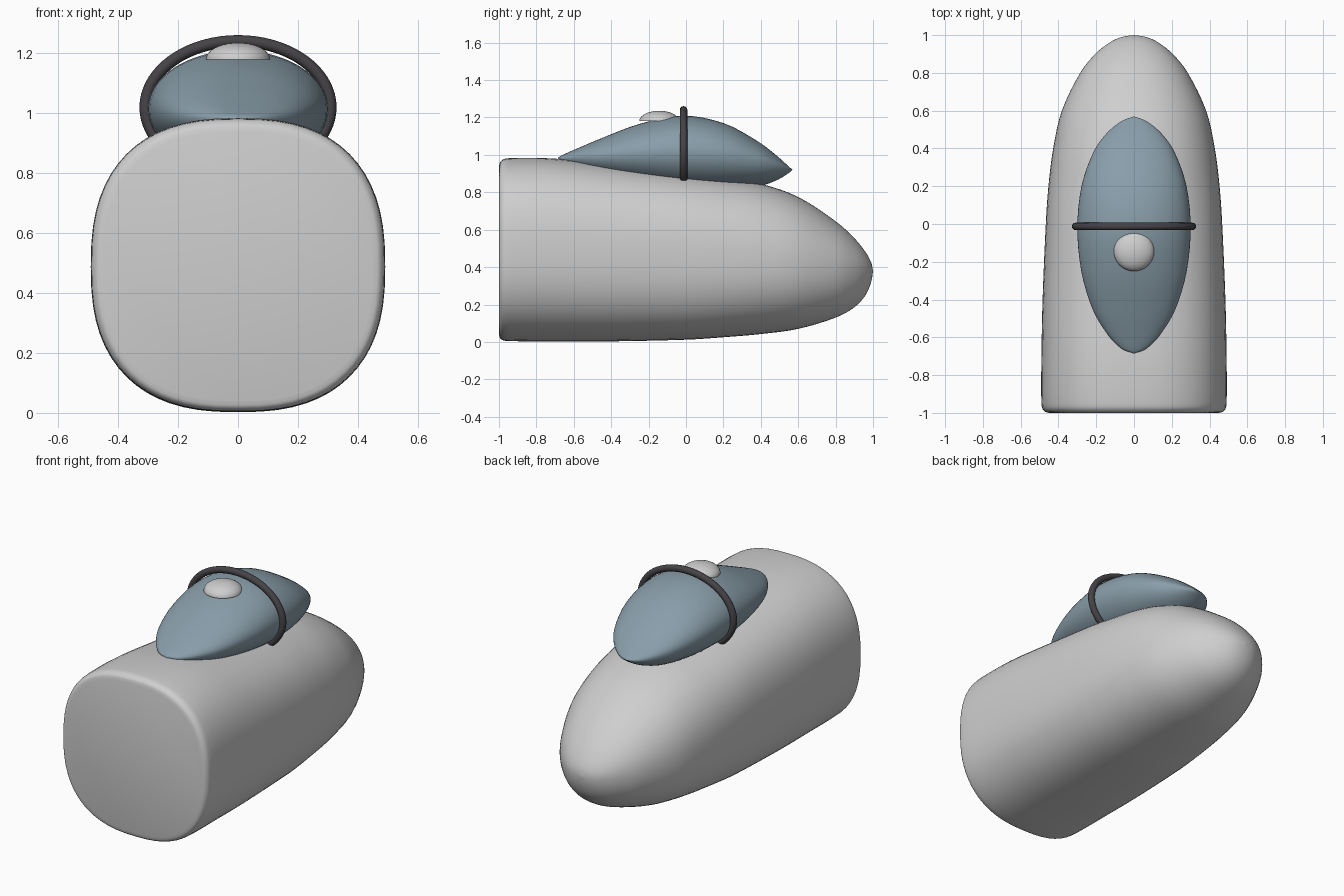
import bpy
import bmesh
import math
from mathutils import Vector

cube = bpy.data.objects.get("Cube")
if cube:
    bpy.data.objects.remove(cube, do_unlink=True)


def material(name, rgb):
    mat = bpy.data.materials.new(name)
    mat.use_nodes = True
    color = (*rgb, 1.0)
    mat.diffuse_color = color
    mat.node_tree.nodes["Principled BSDF"].inputs["Base Color"].default_value = color
    return mat


GREY = material("hull_grey", (0.62, 0.62, 0.62))
BLUE = material("canopy_blue", (0.25, 0.34, 0.40))
DARK = material("frame_dark", (0.06, 0.056, 0.062))


def finish(bm, name, mat, angle=60):
    bmesh.ops.recalc_face_normals(bm, faces=bm.faces)
    mesh = bpy.data.meshes.new(name)
    bm.to_mesh(mesh)
    bm.free()
    mesh.materials.append(mat)
    obj = bpy.data.objects.new(name, mesh)
    bpy.context.collection.objects.link(obj)
    bpy.ops.object.select_all(action="DESELECT")
    obj.select_set(True)
    bpy.context.view_layer.objects.active = obj
    bpy.ops.object.shade_smooth_by_angle(angle=math.radians(angle))
    return obj


def resample(stations, steps):
    """Smooth curve through the stations, with non-uniform spacing."""
    pts = [Vector(s) for s in stations]
    knots = [0.0]
    for a, b in zip(pts, pts[1:]):
        knots.append(knots[-1] + math.sqrt((b - a).length))
    last = len(pts) - 1

    def slope(i):
        a, b = max(i - 1, 0), min(i + 1, last)
        return (pts[b] - pts[a]) / (knots[b] - knots[a])

    out = []
    for i in range(last):
        h = knots[i + 1] - knots[i]
        for k in range(steps):
            t = k / steps
            u = 1 - t
            out.append(pts[i] * (1 + 2 * t) * u * u + slope(i) * h * t * u * u
                       + pts[i + 1] * t * t * (3 - 2 * t) - slope(i + 1) * h * t * t * u)
    out.append(pts[-1])
    return out


def loft(name, stations, mat, power, sides=64, steps=4):
    """Skin rounded sections: (y, half width, top z, middle z, bottom z)."""
    bm = bmesh.new()
    rings = []
    for y, w, top, mid, low in resample(stations, steps):
        n = power(y)
        ring = []
        for k in range(sides):
            a = 2 * math.pi * k / sides
            c, s = math.cos(a), math.sin(a)
            x = math.copysign(abs(c) ** (2 / n), c) * w
            height = top - mid if s > 0 else mid - low
            z = mid + math.copysign(abs(s) ** (2 / n), s) * height
            ring.append(bm.verts.new((x, y, z)))
        rings.append(ring)
    for a, b in zip(rings, rings[1:]):
        for k in range(sides):
            j = (k + 1) % sides
            bm.faces.new((a[k], a[j], b[j], b[k]))
    bm.faces.new(rings[0])
    bm.faces.new(rings[-1])
    bmesh.ops.remove_doubles(bm, verts=bm.verts, dist=0.0005)
    return finish(bm, name, mat)


# Hull: blunt, rounded end at the front, tapering to a low nose
hull = [(-1, .45, .94, .49, .04), (-.99, .476, .966, .49, .015),
        (-.95, .49, .982, .49, .005), (-.7, .49, .98, .485, .003),
        (-.4, .484, .947, .47, .003), (0, .467, .9, .455, .012),
        (.2, .453, .876, .44, .025), (.4, .428, .845, .425, .042),
        (.6, .382, .775, .41, .07), (.8, .285, .645, .395, .13),
        (.9, .205, .555, .39, .185), (.96, .13, .48, .385, .25),
        (.99, .065, .425, .38, .32), (1, 0, .38, .38, .38)]
loft("hull", hull, GREY, lambda y: 2.5 if y < 0 else 2.5 - 0.5 * y)

# Canopy: pointed oval bubble sunk into the hull
canopy = [(-.685, 0, .985, .98, .975), (-.66, .065, 1.0, .98, .955),
          (-.58, .143, 1.035, .985, .92), (-.45, .22, 1.09, .995, .88),
          (-.25, .279, 1.165, 1.01, .84), (-.02, .3, 1.21, 1.015, .81),
          (.2, .278, 1.17, 1.0, .81), (.38, .215, 1.075, .97, .83),
          (.48, .145, 1.0, .945, .862), (.545, .065, .942, .925, .9),
          (.57, 0, .92, .92, .92)]
loft("canopy", canopy, BLUE, lambda y: 2)

# Canopy frame: oval hoop around the widest part
bpy.ops.mesh.primitive_torus_add(
    major_radius=1, minor_radius=0.02, major_segments=72, minor_segments=12)
hoop = bpy.context.object
hoop.name = "canopy_frame"
for v in hoop.data.vertices:
    radial = Vector((v.co.x, v.co.y))
    ring = radial.normalized()
    offset = radial.length - 1
    v.co = (ring.x * (0.309 + offset), -v.co.z - 0.013,
            1.02 + ring.y * (0.221 + offset))
hoop.data.flip_normals()
bm = bmesh.new()
bm.from_mesh(hoop.data)
bmesh.ops.recalc_face_normals(bm, faces=bm.faces)
bm.to_mesh(hoop.data)
bm.free()
hoop.data.materials.append(DARK)
bpy.ops.object.shade_smooth_by_angle(angle=math.radians(60))

# Roof dome: shallow cap with a flat underside
bm = bmesh.new()
bmesh.ops.create_uvsphere(bm, u_segments=40, v_segments=20, radius=0.107)
bmesh.ops.bisect_plane(bm, geom=bm.verts[:] + bm.edges[:] + bm.faces[:],
                       plane_co=(0, 0, 0), plane_no=(0, 0, -1), clear_outer=True)
bmesh.ops.holes_fill(bm, edges=[e for e in bm.edges if e.is_boundary])
for v in bm.verts:
    v.co = (v.co.x, v.co.y - 0.143, 1.18 + v.co.z * 0.52)
finish(bm, "roof_dome", GREY, 40)
